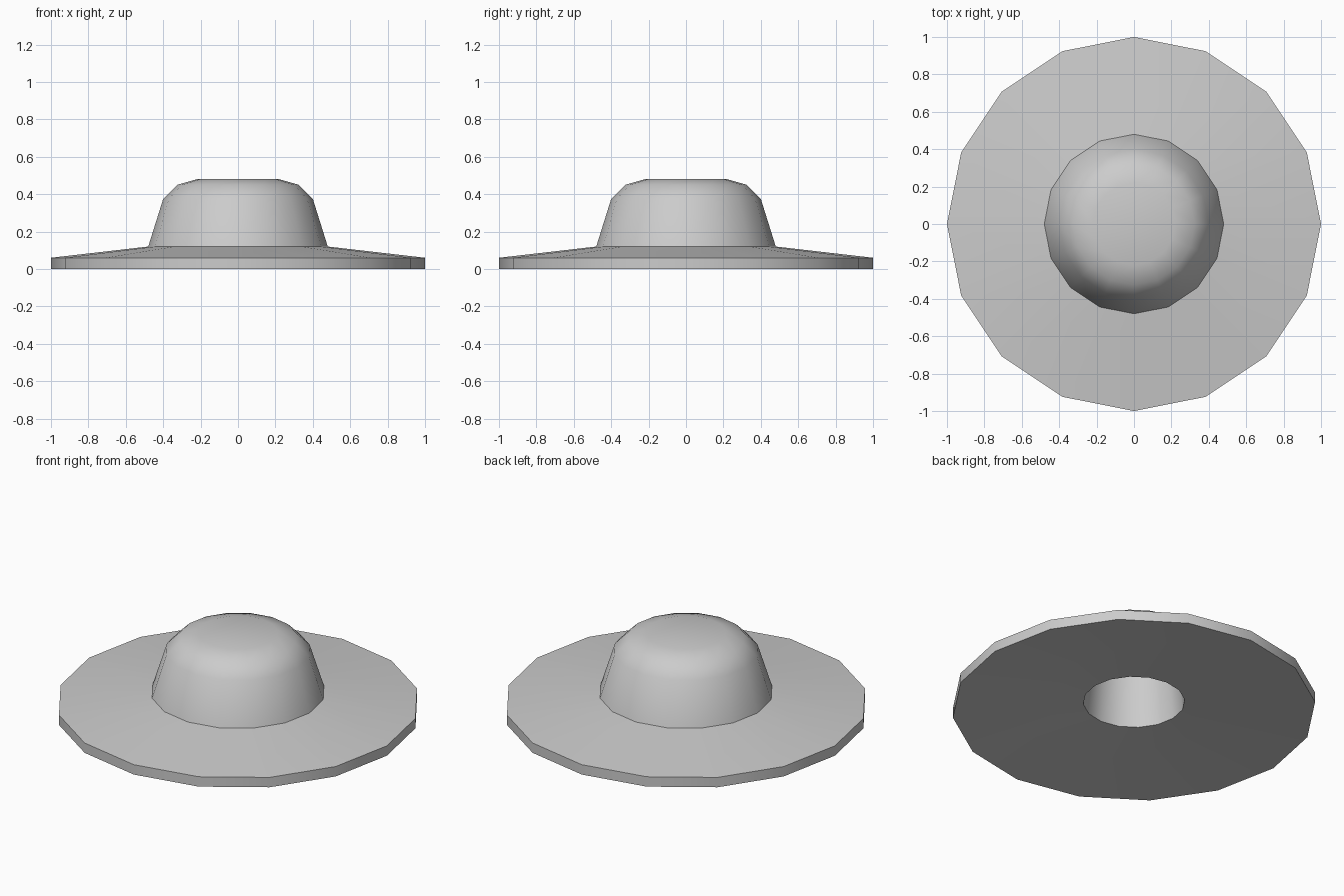
import bpy, math

if "Cube" in bpy.data.objects:
    bpy.data.objects.remove(bpy.data.objects["Cube"])

SIDES = 16

# Half cross-section (radius, height), from underside cavity out around the brim to the crown top
profile = [
    (0.0, 0.40), (0.25, 0.38), (0.28, 0.05),             # hollow inside of crown
    (1.0, 0.0), (1.0, 0.06), (0.48, 0.12),               # brim
    (0.40, 0.375), (0.325, 0.45), (0.22, 0.48), (0.0, 0.48),  # crown
]


def lathe(name, profile, sides):
    """Revolve a profile around z; points on the axis become single poles."""
    verts, rings, faces = [], [], []
    for r, z in profile:
        n = 1 if r == 0 else sides
        rings.append([len(verts) + i % n for i in range(sides)])
        for i in range(n):
            a = 2 * math.pi * i / sides
            verts.append((r * math.cos(a), r * math.sin(a), z))
    for lo, hi in zip(rings, rings[1:]):
        for i in range(sides):
            j = (i + 1) % sides
            quad = [lo[i], lo[j], hi[j], hi[i]]
            faces.append(list(dict.fromkeys(quad)))
    mesh = bpy.data.meshes.new(name)
    mesh.from_pydata(verts, [], faces)
    mesh.update()
    obj = bpy.data.objects.new(name, mesh)
    bpy.context.collection.objects.link(obj)
    return obj


# Wide-brimmed hat
hat = lathe("hat", profile, SIDES)
bpy.context.view_layer.objects.active = hat
hat.select_set(True)
bpy.ops.object.shade_smooth_by_angle(angle=math.radians(30))
